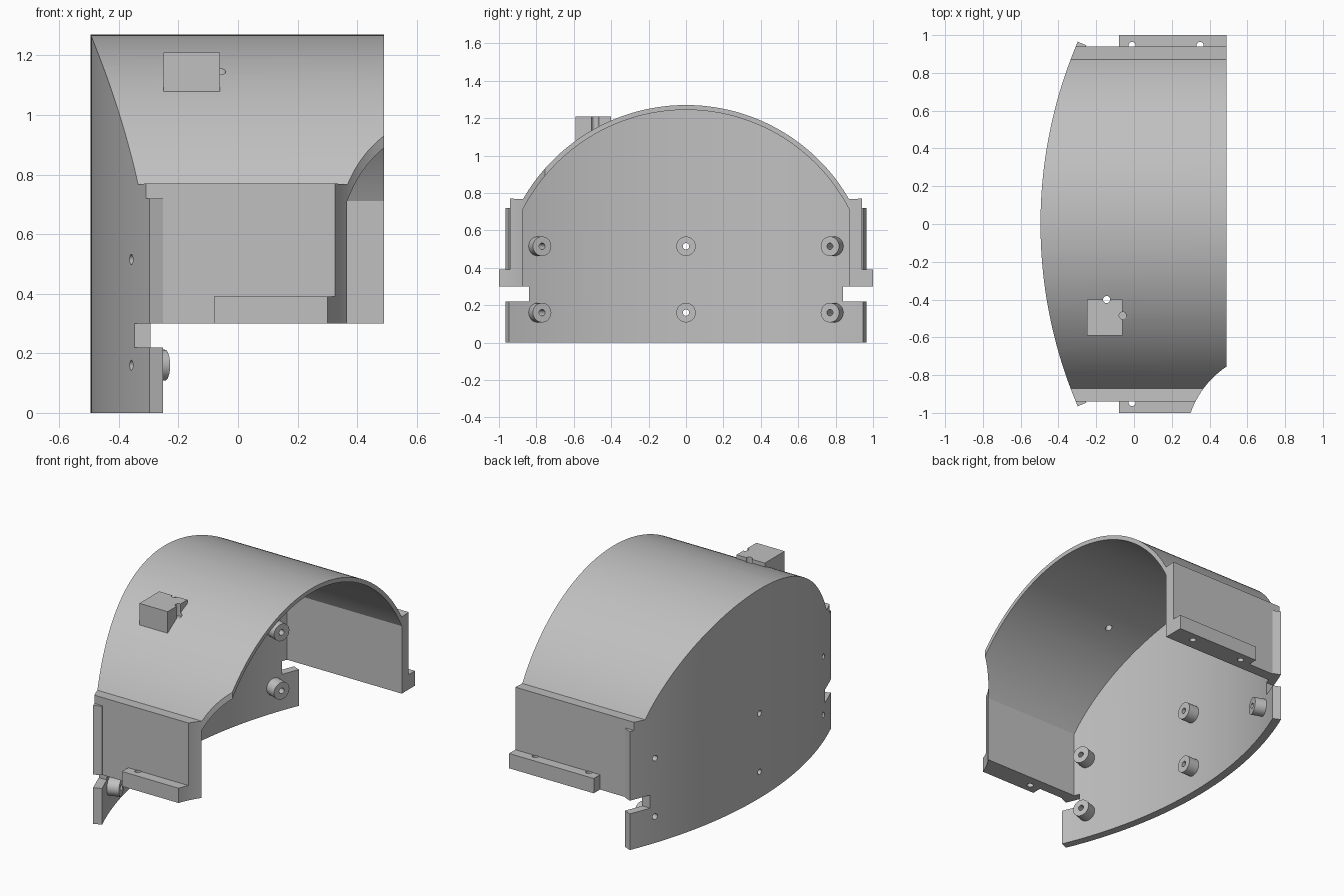
import bpy, bmesh, math
from mathutils import Vector, Matrix

cube = bpy.data.objects.get("Cube")
if cube:
    bpy.data.objects.remove(cube, do_unlink=True)

grey = bpy.data.materials.new("plain grey")
grey.use_nodes = True
grey.diffuse_color = (0.53, 0.53, 0.53, 1)
grey.node_tree.nodes["Principled BSDF"].inputs["Base Color"].default_value = (0.53, 0.53, 0.53, 1)

ARCH_Z, ARCH_R = 0.263, 1.007      # arch centre height and outer radius
PLATE_X, PLATE_R = 1.965, 2.46     # plan centre and outer radius of the curved end
HOLE = 0.017


def finish(name, bm):
    bmesh.ops.recalc_face_normals(bm, faces=bm.faces)
    mesh = bpy.data.meshes.new(name)
    bm.to_mesh(mesh)
    bm.free()
    mesh.materials.append(grey)
    ob = bpy.data.objects.new(name, mesh)
    bpy.context.collection.objects.link(ob)
    return ob


def prism(name, points, axis, lo, hi):
    """Extrude a (y, z) outline along x, or an (x, y) outline along z."""
    bm = bmesh.new()
    place = (lambda p: (lo, *p)) if axis == "x" else (lambda p: (*p, lo))
    face = bm.faces.new([bm.verts.new(place(p)) for p in points])
    move = Vector((hi - lo, 0, 0)) if axis == "x" else Vector((0, 0, hi - lo))
    new = bmesh.ops.extrude_face_region(bm, geom=[face])["geom"]
    bmesh.ops.translate(bm, vec=move, verts=[v for v in new if isinstance(v, bmesh.types.BMVert)])
    return finish(name, bm)


def box(name, x0, x1, y0, y1, z0, z1):
    return prism(name, [(x0, y0), (x1, y0), (x1, y1), (x0, y1)], "z", z0, z1)


def rod(name, a, b, radius, sides=32):
    a, b = Vector(a), Vector(b)
    turn = (b - a).to_track_quat("Z", "Y").to_matrix().to_4x4()
    bm = bmesh.new()
    bmesh.ops.create_cone(bm, cap_ends=True, segments=sides, radius1=radius, radius2=radius,
                          depth=(b - a).length, matrix=Matrix.Translation((a + b) / 2) @ turn)
    return finish(name, bm)


def combine(target, tool, operation):
    mod = target.modifiers.new("combine", "BOOLEAN")
    mod.operation, mod.solver, mod.object = operation, "EXACT", tool
    bpy.context.view_layer.objects.active = target
    bpy.ops.object.modifier_apply(modifier=mod.name)
    bpy.data.objects.remove(tool, do_unlink=True)


def arch(radius, y0, y1, n=72):
    """Points along the arch from y0 to y1."""
    a0, a1 = math.asin(y0 / radius), math.asin(y1 / radius)
    angles = [a0 + (a1 - a0) * i / n for i in range(n + 1)]
    return [(radius * math.sin(a), ARCH_Z + radius * math.cos(a)) for a in angles]


def radial(radius, angle, z):
    return (PLATE_X - radius * math.cos(angle), radius * math.sin(angle), z)


def plan_arc(radius, limit, n=64):
    return [radial(radius, limit * (2 * i / n - 1), 0)[:2] for i in range(n + 1)]


# Arched shell with straight side walls
outer = [(-0.94, 0.25), (-0.94, 0.77)] + arch(ARCH_R, -0.872, 0.872) + [(0.94, 0.77), (0.94, 0.25)]
inner = [(0.873, 0.25)] + arch(0.981, 0.873, -0.873) + [(-0.873, 0.25)]
cover = prism("arched_cover", outer + inner, "x", -0.6, 0.6)

# Curved end plate, wide below the arch and shaped to it above
tip = math.asin(0.965 / PLATE_R)
plate = prism("end_plate", plan_arc(2.6, tip) + plan_arc(2.41, tip)[::-1], "z", 0, 1.4)
outline = [(-1.2, -0.1), (-1.2, 0.72), (-0.9, 0.72)] + arch(0.995, -0.872, 0.872) \
    + [(0.9, 0.72), (1.2, 0.72), (1.2, -0.1)]
combine(plate, prism("plate_outline", outline, "x", -1, 1), "INTERSECT")
combine(cover, plate, "UNION")

# Foot flanges along both side walls
for s in (-1, 1):
    combine(cover, box("flange", -0.08, 0.6, *sorted((s * 0.9, s)), 0.25, 0.39), "UNION")

# Small block on the roof, its underside buried in the shell
block = [(-0.40, 1.21), (-0.59, 1.21)] + arch(0.995, -0.59, -0.40, 8)
combine(cover, prism("roof_block", block, "x", -0.25, -0.06), "UNION")

# Trim to the curved plan, clear the slots and wall bottoms, scoop the front corner
trim = plan_arc(PLATE_R, 0.46) + [(0.49, 1.2), (0.49, -1.2)]
combine(cover, prism("plan_trim", trim, "z", -0.5, 2), "INTERSECT")
for s in (-1, 1):
    combine(cover, box("slot", -1, 1, *sorted((s * 0.84, s * 1.3)), 0.22, 0.30), "DIFFERENCE")
combine(cover, rod("corner_scoop", (0.76, -1.16, -0.5), (0.76, -1.16, 2), 0.487, 128), "DIFFERENCE")

# Standoffs on the inside of the plate, each drilled through
for angle in (-0.335, 0, 0.335):
    for z in (0.16, 0.515):
        combine(cover, rod("standoff", radial(2.43, angle, z), radial(2.34, angle, z), 0.052), "UNION")
        combine(cover, rod("drill", radial(2.6, angle, z), radial(2.2, angle, z), HOLE, 20), "DIFFERENCE")

# Vertical holes in the flanges and beside the roof block
for x, y, z0, z1 in ((-0.01, -0.945, 0.2, 0.389), (-0.01, 0.945, 0.2, 0.389), (0.35, 0.945, 0.2, 0.389),
                     (-0.145, -0.40, 1, 1.4), (-0.06, -0.485, 1.135, 1.4)):
    # flange holes stop at the wall above, so open the flange side to its top face
    top = z1 + 0.002 if z1 < 1 else z1
    combine(cover, rod("drill", (x, y, z0), (x, y, top), HOLE + 0.002, 20), "DIFFERENCE")

# Smooth the curves, keep the edges crisp
bpy.ops.object.select_all(action="DESELECT")
cover.select_set(True)
bpy.context.view_layer.objects.active = cover
bpy.ops.object.shade_smooth_by_angle(angle=math.radians(25))
